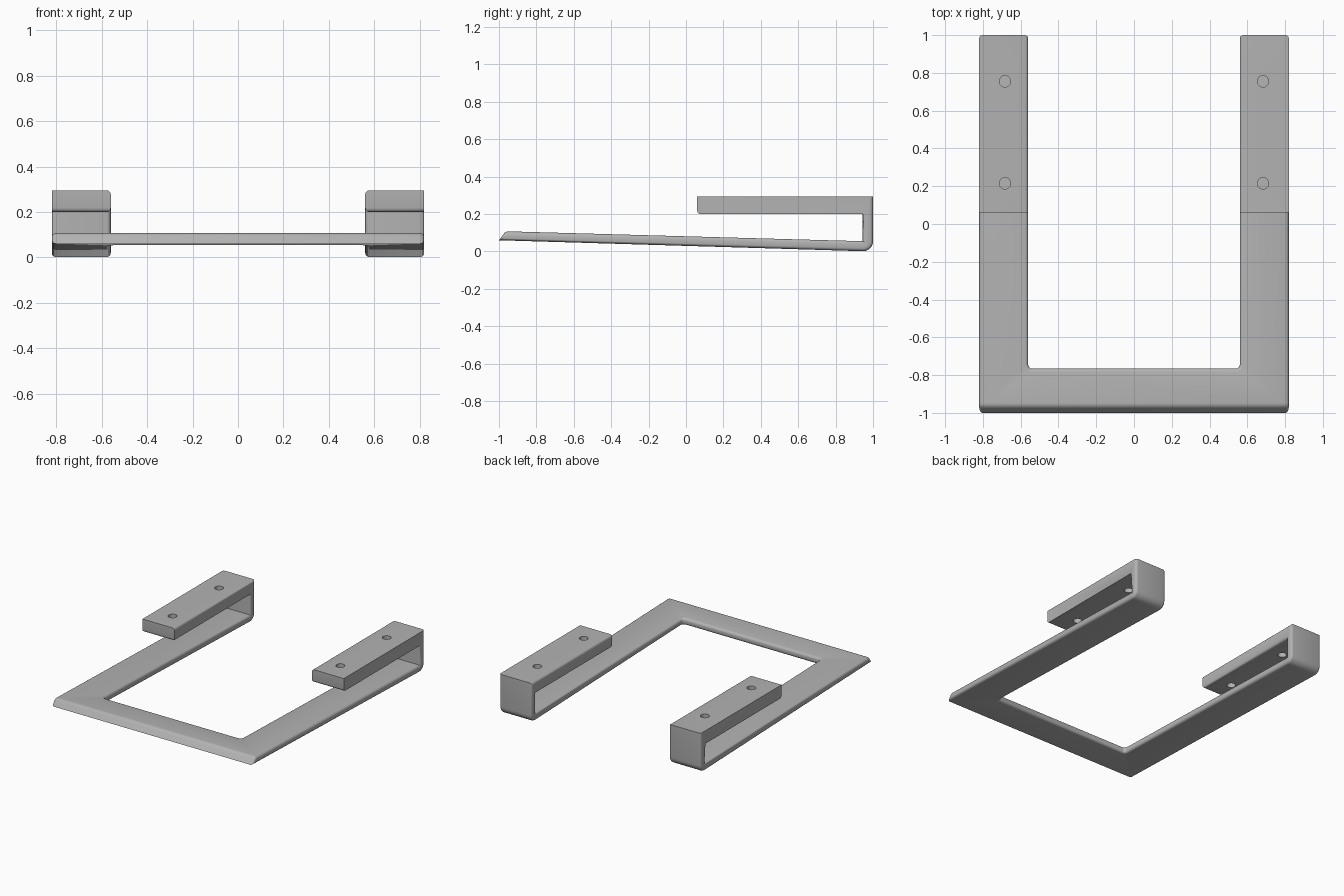
import bpy, bmesh
from mathutils import Matrix

cube = bpy.data.objects.get("Cube")
if cube:
    bpy.data.objects.remove(cube, do_unlink=True)

HALF_W, INNER_X = 0.82, 0.56
FLANGE_Z, FLANGE_Y = 0.2, 0.06

grey = bpy.data.materials.new("satin grey")
grey.use_nodes = True
colour = (0.45, 0.45, 0.45, 1)
grey.diffuse_color = colour
grey.node_tree.nodes["Principled BSDF"].inputs["Base Color"].default_value = colour


def make_object(name, bm):
    bmesh.ops.recalc_face_normals(bm, faces=bm.faces)
    mesh = bpy.data.meshes.new(name)
    bm.to_mesh(mesh)
    bm.free()
    obj = bpy.data.objects.new(name, mesh)
    bpy.context.collection.objects.link(obj)
    return obj


def cut(obj, cutter):
    bpy.ops.object.select_all(action='DESELECT')
    bpy.context.view_layer.objects.active = obj
    obj.select_set(True)
    mod = obj.modifiers.new("cut", 'BOOLEAN')
    mod.operation, mod.solver, mod.object = 'DIFFERENCE', 'EXACT', cutter
    bpy.ops.object.modifier_apply(modifier=mod.name)
    bpy.data.objects.remove(cutter, do_unlink=True)


def round_edges(bm, edges, radius, segments):
    bmesh.ops.bevel(bm, geom=edges, offset=radius, segments=segments, profile=0.5,
                    affect='EDGES', clamp_overlap=False)


def middle(edge):
    return (edge.verts[0].co + edge.verts[1].co) / 2


# Hooked side profile: sloping plate, rear wall and mounting flange
profile = [(-1, 0.06), (-0.965, 0.108), (0.945, 0.055), (0.945, FLANGE_Z),
           (FLANGE_Y, FLANGE_Z), (FLANGE_Y, 0.295), (1, 0.295), (1, 0)]
bm = bmesh.new()
face = bm.faces.new([bm.verts.new((-HALF_W, y, z)) for y, z in profile])
ext = bmesh.ops.extrude_face_region(bm, geom=[face])
bmesh.ops.translate(bm, vec=(2 * HALF_W, 0, 0),
                    verts=[v for v in ext["geom"] if isinstance(v, bmesh.types.BMVert)])
heel = [e for e in bm.edges if middle(e).y > 0.99 and middle(e).z < 0.01
        and abs(middle(e).x) < 0.1]
round_edges(bm, heel, 0.055, 6)
bracket = make_object("u_bracket", bm)

# Central opening that leaves two arms and a front crossbar
bm = bmesh.new()
bmesh.ops.create_cube(bm, size=1, matrix=Matrix.Translation((0, 0.2175, 0.2))
                      @ Matrix.Diagonal((2 * INNER_X, 1.965, 1, 1)))
corners = [e for e in bm.edges if middle(e).y < 0 and abs(middle(e).x) > 0.5
           and abs(e.verts[0].co.z - e.verts[1].co.z) > 0.5]
round_edges(bm, corners, 0.02, 4)
cut(bracket, make_object("opening_cutter", bm))


# Rounded rims; the flange keeps its outer edges crisp
def wants_rounding(e):
    if len(e.link_faces) != 2 or not e.is_convex or e.calc_face_angle(0) < 0.6:
        return False
    m = middle(e)
    if m.z > 0.19:
        along_y = abs(e.verts[0].co.y - e.verts[1].co.y) > 0.1
        inner = along_y and abs(abs(m.x) - INNER_X) < 0.01
        lip = abs(m.y - FLANGE_Y) < 0.01 and m.z < 0.21
        return inner or lip
    across_x = abs(e.verts[0].co.x - e.verts[1].co.x) > 0.1
    return not (across_x and m.y < -0.99)


bm = bmesh.new()
bm.from_mesh(bracket.data)
bmesh.ops.remove_doubles(bm, verts=bm.verts, dist=0.0001)
bm.normal_update()
round_edges(bm, [e for e in bm.edges if wants_rounding(e)], 0.018, 4)
bmesh.ops.recalc_face_normals(bm, faces=bm.faces)
bm.to_mesh(bracket.data)
bm.free()

# Screw holes through the flanges
bm = bmesh.new()
for x in (-0.683, 0.683):
    for y in (0.215, 0.755):
        bmesh.ops.create_cone(bm, cap_ends=True, segments=32, radius1=0.03, radius2=0.03,
                              depth=0.2, matrix=Matrix.Translation((x, y, 0.25)))
cut(bracket, make_object("hole_cutter", bm))

bracket.data.materials.clear()
bracket.data.materials.append(grey)
bpy.ops.object.shade_smooth_by_angle(angle=0.6)
